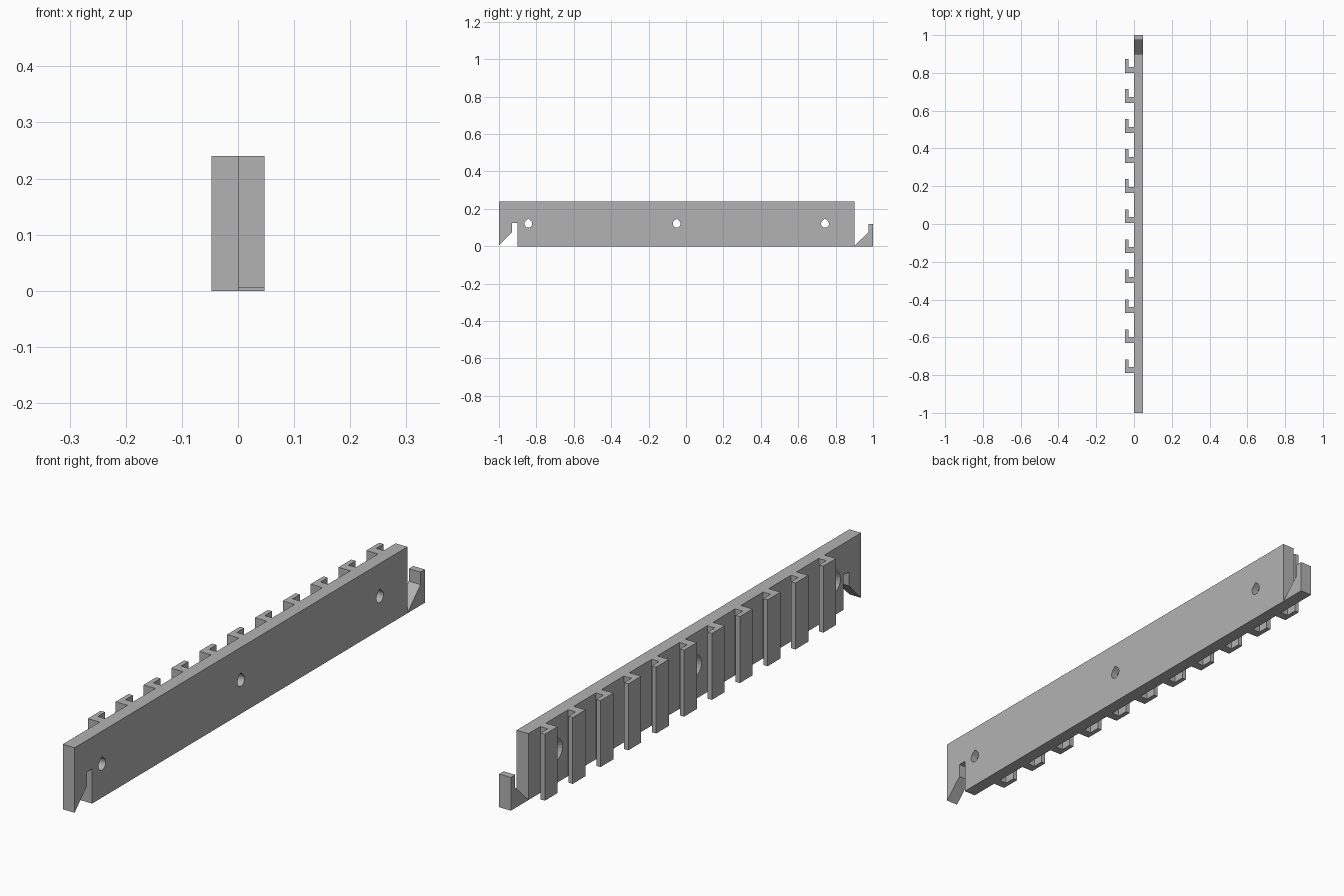
import bpy
import bmesh
from math import cos, sin, pi
from mathutils import Vector

cube = bpy.data.objects.get("Cube")
if cube:
    bpy.data.objects.remove(cube, do_unlink=True)

HEIGHT = 0.24
THICK = 0.047
HOLE_Z = 0.12

grey = bpy.data.materials.new("plain grey")
grey.use_nodes = True
grey.diffuse_color = (0.45, 0.45, 0.45, 1)
grey.node_tree.nodes["Principled BSDF"].inputs["Base Color"].default_value = (0.45, 0.45, 0.45, 1)


def loft(name, sections):
    """Closed solid through matching rings of points, capped at both ends."""
    bm = bmesh.new()
    rings = [[bm.verts.new(p) for p in ring] for ring in sections]
    count = len(rings[0])
    for a, b in zip(rings, rings[1:]):
        for i in range(count):
            j = (i + 1) % count
            bm.faces.new((a[i], a[j], b[j], b[i]))
    bm.faces.new(rings[0])
    bm.faces.new(rings[-1])
    bmesh.ops.recalc_face_normals(bm, faces=bm.faces)
    mesh = bpy.data.meshes.new(name)
    bm.to_mesh(mesh)
    bm.free()
    mesh.materials.append(grey)
    obj = bpy.data.objects.new(name, mesh)
    bpy.context.collection.objects.link(obj)
    return obj


# Rail with an interlocking notch at the front end and a hook at the back end
rail_profile = [
    (-1, 0.005), (-0.93, 0.075), (-0.93, 0.125), (-0.9, 0.125), (-0.9, 0),
    (1, 0), (1, 0.12), (0.975, 0.12), (0.975, 0.075), (0.9, 0.001), (0.9, HEIGHT), (-1, HEIGHT),
]
rail = loft("rail", [[(x, y, z) for y, z in rail_profile] for x in (0, THICK)])

# Countersunk teardrop screw holes
lower = [pi * 0.75 + i * pi * 1.5 / 14 for i in range(15)]
teardrop = [Vector((cos(a), sin(a))) for a in lower] + [Vector((0, 1.35))]
stations = [(-0.01, 0.048), (0.02, 0.021), (THICK + 0.02, 0.021)]
for i, y in enumerate((-0.843, -0.05, 0.743)):
    cutter = loft(f"hole_cutter_{i + 1}",
                  [[(x, y + p.x * r, HOLE_Z + p.y * r) for p in teardrop] for x, r in stations])
    cutter.hide_render = True
    cutter.hide_set(True)
    cut = rail.modifiers.new(f"screw_hole_{i + 1}", "BOOLEAN")
    cut.operation = "DIFFERENCE"
    cut.solver = "EXACT"
    cut.object = cutter

# Evenly spaced L-shaped hanging hooks on the left-hand face
hook_profile = [(0, 0), (-THICK, 0), (-THICK, 0.073), (-0.03, 0.073), (-0.03, 0.032), (0, 0.032)]
for i in range(11):
    y0 = -0.79 + i * 0.159
    loft(f"hook_{i + 1}", [[(x, y0 + y, z) for x, y in hook_profile] for z in (0, HEIGHT)])

# Bake the holes into the rail and drop the cutters
bpy.context.view_layer.update()
baked = bpy.data.meshes.new_from_object(rail.evaluated_get(bpy.context.evaluated_depsgraph_get()))
rail.modifiers.clear()
rail.data = baked
for obj in list(bpy.data.objects):
    if obj.name.startswith("hole_cutter"):
        bpy.data.objects.remove(obj, do_unlink=True)
